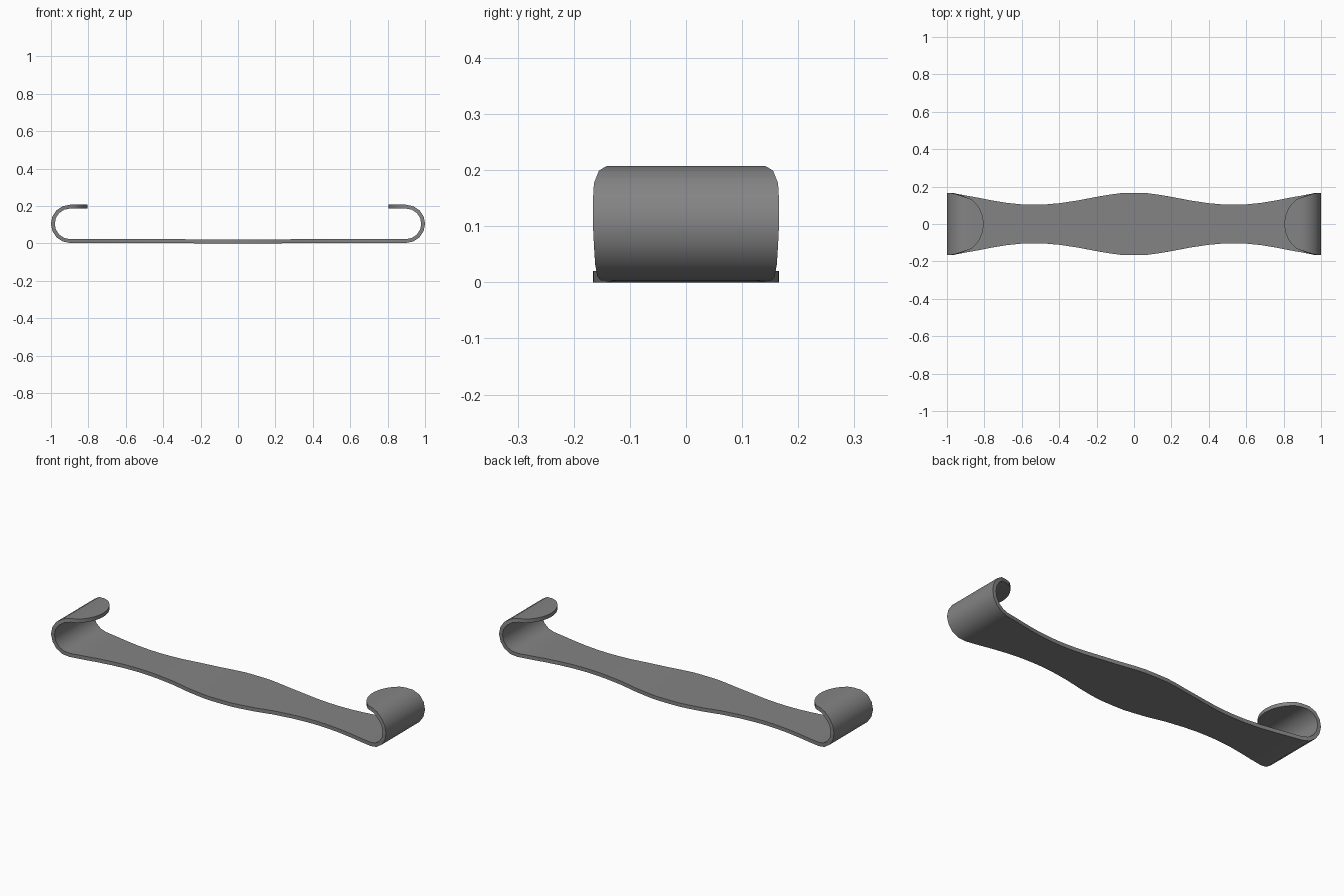
import bpy, math

if "Cube" in bpy.data.objects:
    bpy.data.objects.remove(bpy.data.objects["Cube"])

HALF_THICK = 0.01
R, CX, CZ = 0.092, 0.898, 0.106   # centreline of the end curl

# (x, z, half width) stations from the middle out to the tip of one hook
stations = [(x, 0.011 if x < 0.25 else 0.014, w) for x, w in (
    (0, .166), (.07, .165), (.13, .157), (.2, .145), (.3, .126), (.4, .111),
    (.47, .105), (.53, .103), (.6, .105), (.68, .113), (.76, .126), (.83, .140))]

# half-round curl
curl_widths = (.152, .158, .162, .164, .166, .166, .164, .155, .142)
n = len(curl_widths) - 1
for i, w in enumerate(curl_widths):
    a = -math.pi / 2 + math.pi * i / n
    stations.append((CX + R * math.cos(a), CZ + R * math.sin(a), w))

# rounded tongue folded back over the top
for i in range(1, 8):
    t = math.radians(62 - 59 * i / 7)
    stations.append((0.97 - 0.166 * math.cos(t), CZ + R, 0.166 * math.sin(t)))

# mirror the stations to the other end and skin the strip
path = [(-x, z, w) for x, z, w in reversed(stations[1:])] + stations
verts = [(x, s * w, z) for x, z, w in path for s in (-1, 1)]
faces = [(2 * i, 2 * i + 2, 2 * i + 3, 2 * i + 1) for i in range(len(path) - 1)]
mesh = bpy.data.meshes.new("bent_strip_handle")
mesh.from_pydata(verts, [], faces)
strip = bpy.data.objects.new("bent_strip_handle", mesh)
bpy.context.collection.objects.link(strip)

# dark grey metal
metal = bpy.data.materials.new("dark_grey_metal")
metal.diffuse_color = (0.23, 0.23, 0.23, 1)
metal.use_nodes = True
metal.node_tree.nodes["Principled BSDF"].inputs["Base Color"].default_value = metal.diffuse_color
mesh.materials.append(metal)

# sheet thickness
solid = strip.modifiers.new("thickness", 'SOLIDIFY')
solid.thickness = 2 * HALF_THICK
solid.offset = 0
solid.use_even_offset = True

bpy.context.view_layer.objects.active = strip
strip.select_set(True)
bpy.ops.object.modifier_apply(modifier="thickness")
bpy.ops.object.shade_smooth_by_angle(angle=math.radians(35))

# rest on the ground
low = min(v.co.z for v in strip.data.vertices)
for v in strip.data.vertices:
    v.co.z -= low
